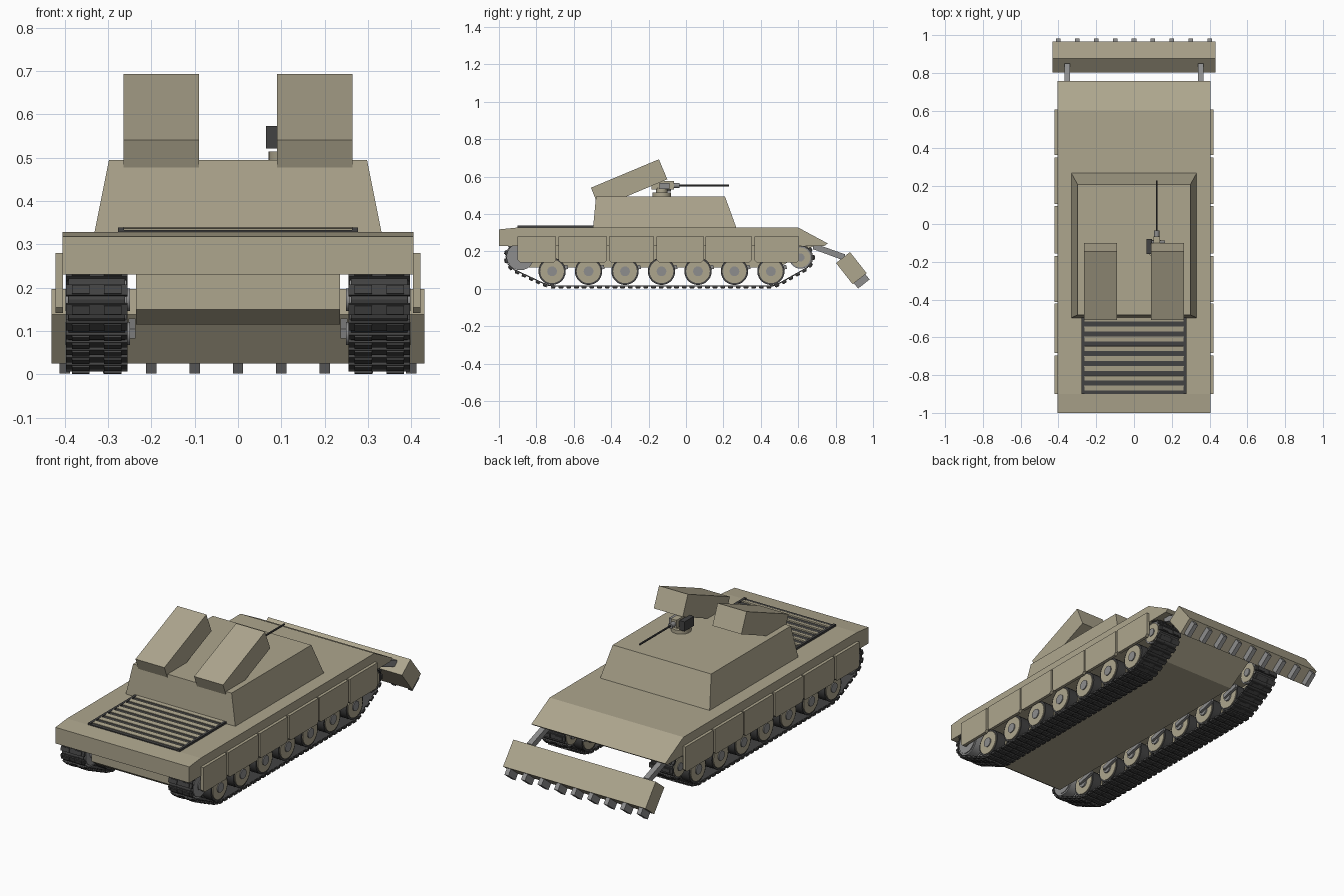
import bpy, bmesh, math
from mathutils import Matrix, Vector

if "Cube" in bpy.data.objects:
    bpy.data.objects.remove(bpy.data.objects["Cube"])


def material(name, rgb):
    m = bpy.data.materials.new(name)
    m.diffuse_color = (*rgb, 1)
    m.use_nodes = True
    m.node_tree.nodes["Principled BSDF"].inputs["Base Color"].default_value = m.diffuse_color
    return m


TAN = material("tan_paint", (0.42, 0.38, 0.27))
DARK = material("dark_rubber", (0.055, 0.055, 0.055))
STEEL = material("bare_steel", (0.27, 0.27, 0.27))


def finish(name, bm, mat, smooth=False):
    bmesh.ops.recalc_face_normals(bm, faces=bm.faces[:])
    mesh = bpy.data.meshes.new(name)
    bm.to_mesh(mesh)
    bm.free()
    mesh.materials.append(mat)
    ob = bpy.data.objects.new(name, mesh)
    bpy.context.collection.objects.link(ob)
    if smooth:
        bpy.context.view_layer.objects.active = ob
        bpy.ops.object.select_all(action='DESELECT')
        ob.select_set(True)
        bpy.ops.object.shade_smooth_by_angle(angle=math.radians(35))
    return ob


def add_box(bm, center, size, frame=Matrix()):
    m = frame @ Matrix.Translation(center) @ Matrix.Diagonal((*size, 1))
    bmesh.ops.create_cube(bm, size=1, matrix=m)


def box(name, center, size, mat, tilt=0):
    bm = bmesh.new()
    add_box(bm, (0, 0, 0), size, Matrix.Translation(center) @ Matrix.Rotation(tilt, 4, 'X'))
    return finish(name, bm, mat)


def prism(name, profile, x0, x1, mat):
    """Extrude a (y, z) profile from x0 to x1."""
    bm = bmesh.new()
    face = bm.faces.new([bm.verts.new((x0, y, z)) for y, z in profile])
    new = bmesh.ops.extrude_face_region(bm, geom=[face])["geom"]
    bmesh.ops.translate(bm, vec=(x1 - x0, 0, 0), verts=[v for v in new if isinstance(v, bmesh.types.BMVert)])
    return finish(name, bm, mat)


def cylinder(name, start, end, r, mat, sides=24):
    a, b = Vector(start), Vector(end)
    m = Matrix.Translation((a + b) / 2) @ (b - a).to_track_quat('Z', 'Y').to_matrix().to_4x4()
    bm = bmesh.new()
    bmesh.ops.create_cone(bm, cap_ends=True, segments=sides, radius1=r, radius2=r,
                          depth=(b - a).length, matrix=m)
    return finish(name, bm, mat, smooth=True)


# Hull
prism("upper_hull", [(-1, .23), (-1, .318), (-.9, .328), (.60, .328), (.758, .243), (.74, .23)], -.405, .405, TAN)
prism("lower_hull", [(-.93, .24), (-.93, .15), (-.88, .115), (.50, .115), (.70, .24)], -.236, .236, TAN)

# Superstructure: tapered block
bm = bmesh.new()
lo = [bm.verts.new((x, y, .325)) for x, y in ((-.332, -.497), (.332, -.497), (.332, .27), (-.332, .27))]
hi = [bm.verts.new((x, y, .495)) for x, y in ((-.298, -.481), (.298, -.481), (.298, .208), (-.298, .208))]
bm.faces.new(lo)
bm.faces.new(hi)
for i in range(4):
    j = (i + 1) % 4
    bm.faces.new((lo[i], lo[j], hi[j], hi[i]))
finish("superstructure", bm, TAN)

# Tilted launcher boxes
for s in (-1, 1):
    prism("launcher_box", [(-.508, .541), (-.145, .693), (-.100, .586), (-.33, .489), (-.483, .478)],
          s * .09, s * .265, TAN)

# Engine grille: dark bed, frame and tan slats
box("grille_bed", (0, -.69, .329), (.555, .42, .008), DARK)
for i in range(8):
    box("grille_slat", (0, -.868 + i * .052, .334), (.53, .026, .008), TAN, .12)
for s in (-1, 1):
    box("grille_frame", (s * .27, -.69, .334), (.014, .42, .010), DARK)

# Machine gun on a ring mount
GX = .12
cylinder("gun_ring", (GX, -.13, .49), (GX, -.13, .515), .05, TAN)
cylinder("gun_pedestal", (GX, -.13, .51), (GX, -.13, .54), .03, TAN)
box("gun_body", (GX, -.125, .555), (.035, .12, .045), TAN)
box("gun_cradle", (GX + .01, -.115, .55), (.07, .055, .03), STEEL)
box("ammo_box", (.08, -.12, .547), (.03, .08, .052), DARK)
cylinder("gun_jacket", (GX, -.07, .553), (GX, -.035, .553), .014, STEEL, 12)
cylinder("gun_barrel", (GX, -.04, .553), (GX, .23, .553), .005, DARK, 10)

# Side skirts
SKIRTS = [(-.90, -.695), (-.682, -.422), (-.413, -.17), (-.157, .095), (.105, .352), (.365, .605)]
for s in (-1, 1):
    for y0, y1 in SKIRTS:
        c = .012
        prism("side_skirt", [(y0 + c, .142), (y1 - c, .142), (y1, .142 + c), (y1, .28), (y0, .28), (y0, .142 + c)],
              s * .404, s * .421, TAN)

# Running gear
ROAD = [(-.716 + i * .195, .094) for i in range(7)]
SPROCKET, IDLER = (-.885, .172), (.612, .168)


def wheel(name, s, y, z, r, face_mat, rim_mat):
    for x0, x1 in ((.262, .315), (.335, .388)):
        cylinder(name + "_rim", (s * x0, y, z), (s * x1, y, z), r, rim_mat, 28)
        cylinder(name + "_disc", (s * (x0 - .004), y, z), (s * (x1 + .005), y, z), r * .87, face_mat, 28)
    cylinder(name + "_hub", (s * .25, y, z), (s * .398, y, z), r * .36, STEEL, 16)


for s in (-1, 1):
    for y, z in ROAD:
        wheel("road_wheel", s, y, z, .073, TAN, DARK)
        # Trailing suspension arm
        box("suspension_arm", (s * .245, y + .035, z + .012), (.016, .10, .022), STEEL, .25)
    wheel("drive_sprocket", s, *SPROCKET, .072, STEEL, STEEL)
    wheel("idler_wheel", s, *IDLER, .060, TAN, STEEL)


# Track path: convex outline of the wheel circles
def outline(circles):
    pts = sorted({(y + r * math.cos(a * math.pi / 24), z + r * math.sin(a * math.pi / 24))
                  for y, z, r in circles for a in range(48)})
    halves = []
    for seq in (pts, pts[::-1]):
        h = []
        for p in seq:
            while len(h) > 1 and ((h[-1][0] - h[-2][0]) * (p[1] - h[-2][1])
                                  - (h[-1][1] - h[-2][1]) * (p[0] - h[-2][0])) <= 1e-9:
                h.pop()
            h.append(p)
        halves += h[:-1]
    return [Vector(p) for p in halves]


path = outline([(y, z, .075) for y, z in ROAD] + [(*SPROCKET, .074), (*IDLER, .062)])
lengths = [(path[(i + 1) % len(path)] - p).length for i, p in enumerate(path)]
total = sum(lengths)
COUNT = 84
PITCH = total / COUNT


def at(d):
    d %= total
    for i, l in enumerate(lengths):
        if d <= l:
            return path[i].lerp(path[(i + 1) % len(path)], d / l)
        d -= l
    return path[0]


for s in (-1, 1):
    bm = bmesh.new()
    for i in range(COUNT):
        a, b = at(i * PITCH), at((i + 1) * PITCH)
        t = (b - a).normalized()
        mid = (a + b) / 2
        # Link frame: width along x, length along the path, thickness outward
        frame = Matrix(((1, 0, 0, s * .326), (0, -t.x, t.y, mid.x), (0, -t.y, -t.x, mid.y), (0, 0, 0, 1)))
        add_box(bm, (0, 0, .003), (.130, PITCH * 1.08, .006), frame)
        add_box(bm, (0, 0, .007), (.142, PITCH * .62, .012), frame)
        for x in (-.037, .037):
            add_box(bm, (x, 0, .014), (.04, PITCH * .5, .008), frame)
    finish("track", bm, DARK)

# Mine plough: tilted blade, teeth and support arms
TILT = -.905
blade = Matrix.Translation((0, .884, .111)) @ Matrix.Rotation(TILT, 4, 'X')
bm = bmesh.new()
add_box(bm, (0, 0, 0), (.862, .144, .095), blade)
finish("plough_blade", bm, TAN)
bm = bmesh.new()
for i in range(9):
    add_box(bm, (-.4 + i * .1, .086, 0), (.024, .044, .078), blade)
finish("plough_teeth", bm, STEEL)
for s in (-1, 1):
    prism("plough_arm", [(.68, .245), (.85, .185), (.85, .150), (.68, .212)], s * .338, s * .368, STEEL)
